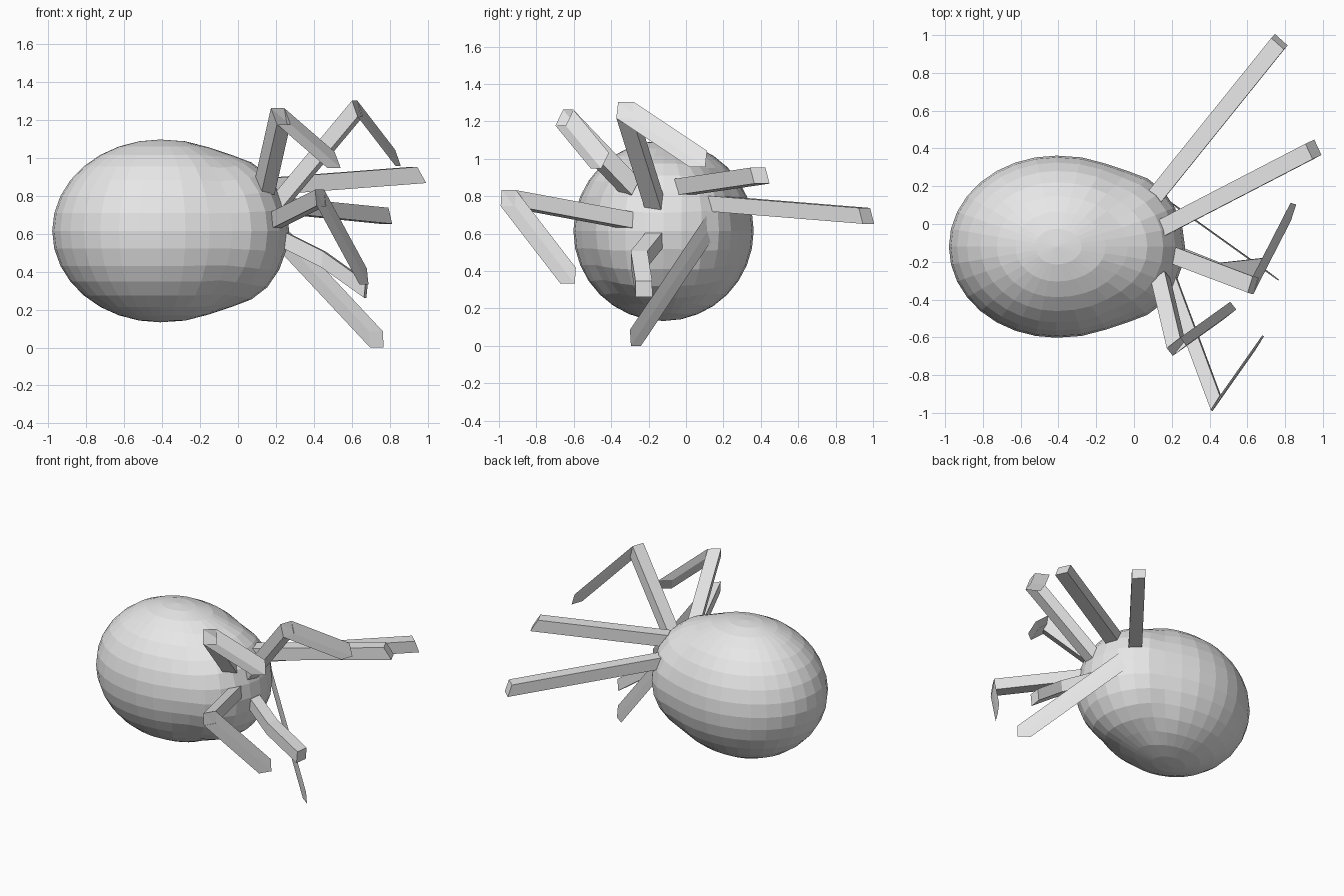
import bpy
import bmesh
import math
from mathutils import Vector

if "Cube" in bpy.data.objects:
    bpy.data.objects.remove(bpy.data.objects["Cube"], do_unlink=True)

grey = bpy.data.materials.new("plain grey")
grey.use_nodes = True
grey.diffuse_color = (0.8, 0.8, 0.8, 1)
grey.node_tree.nodes["Principled BSDF"].inputs["Base Color"].default_value = grey.diffuse_color

CENTRE = Vector((-0.41, -0.12, 0.615))
RADIUS = 0.482


def finish(name, bm):
    bmesh.ops.recalc_face_normals(bm, faces=bm.faces)
    mesh = bpy.data.meshes.new(name)
    bm.to_mesh(mesh)
    bm.free()
    mesh.materials.append(grey)
    obj = bpy.data.objects.new(name, mesh)
    bpy.context.collection.objects.link(obj)
    return obj


def interpolate(keys, t):
    for (a, fa), (b, fb) in zip(keys, keys[1:]):
        if t <= b:
            return fa + (fb - fa) * (t - a) / (b - a)
    return keys[-1][1]


# Body: a faceted sphere drawn out towards the head, with a slight waist
WAIST = [(-1, 1), (0.3, 1), (0.46, 0.975), (0.6, 1.01), (0.75, 1.08), (0.9, 1.13), (1, 1)]
bm = bmesh.new()
bmesh.ops.create_uvsphere(bm, u_segments=32, v_segments=16, radius=1)
for v in bm.verts:
    u = max(-1, min(1, v.co.x))
    girth = RADIUS * interpolate(WAIST, u)
    length = 0.68 if u > 0 else 0.57
    v.co = CENTRE + Vector((u * length, v.co.y * girth, v.co.z * girth))
finish("body", bm)


# Legs: a square cross-section carried along a path without turning
def leg(name, yaw, path, width=0.09, height=0.085):
    a = math.radians(yaw)
    out = Vector((math.cos(a), math.sin(a), 0))
    side = Vector((-math.sin(a), math.cos(a), 0)) * width / 2
    lean = math.tan(math.asin((path[0][2] - CENTRE.z) / 0.45))
    up = (Vector((0, 0, 1)) - out * lean) * height / 2
    points = [Vector(p) for p in path]
    points[0] -= out * 0.03  # root sunk into the body
    bm = bmesh.new()
    rings = [[bm.verts.new(p + s * side + t * up)
              for s, t in ((-1, -1), (1, -1), (1, 1), (-1, 1))] for p in points]
    for lower, upper in zip(rings, rings[1:]):
        for i in range(4):
            j = (i + 1) % 4
            bm.faces.new((lower[i], lower[j], upper[j], upper[i]))
    bm.faces.new(rings[0])
    bm.faces.new(rings[-1])
    finish(name, bm)


leg("back_leg", 48, [(0.14, 0.18, 0.76), (0.77, 0.965, 0.695)])
leg("back_side_leg", 25, [(0.19, 0.0, 0.85), (0.95, 0.395, 0.91)])
leg("raised_side_leg", -18, [(0.25, -0.18, 0.77), (0.63, -0.325, 1.26), (0.83, 0.065, 1.0)])
leg("raised_front_leg", -52, [(0.16, -0.32, 0.85), (0.225, -0.65, 1.22), (0.49, -0.46, 0.99)])
leg("front_leg", -32, [(0.22, -0.32, 0.67), (0.435, -0.95, 0.79), (0.66, -0.63, 0.375)])
leg("lower_side_leg", -8, [(0.27, -0.17, 0.57), (0.45, -0.25, 0.465), (0.675, -0.225, 0.305)])
leg("standing_leg", 53, [(0.18, 0.16, 0.65), (0.73, -0.27, 0.043)])
